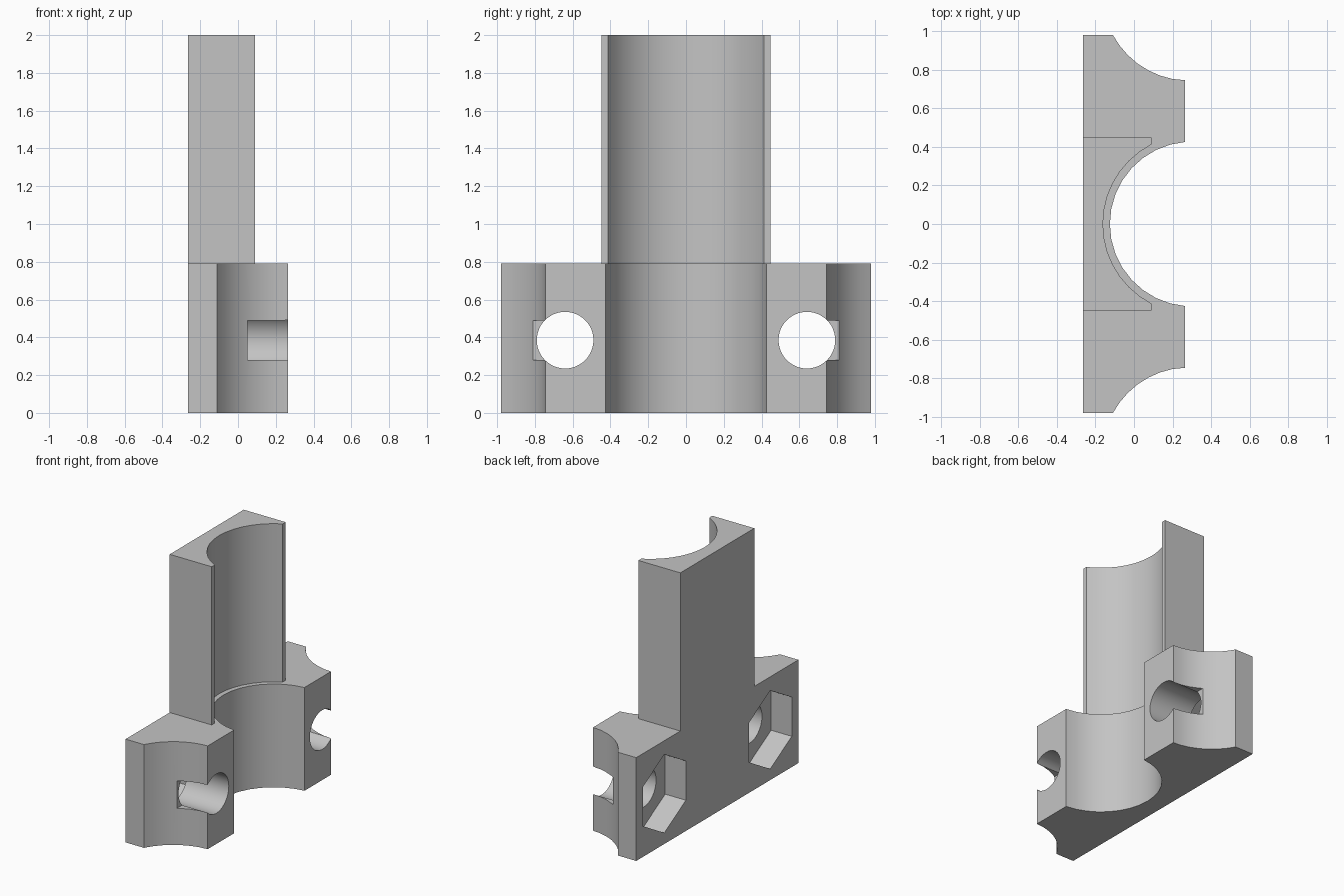
import bpy
import bmesh
from math import cos, sin, radians, pi
from mathutils import Matrix

cube = bpy.data.objects.get("Cube")
if cube:
    bpy.data.objects.remove(cube, do_unlink=True)

grey = bpy.data.materials.new("plain grey")
grey.use_nodes = True
grey.diffuse_color = (0.55, 0.55, 0.55, 1)
grey.node_tree.nodes["Principled BSDF"].inputs["Base Color"].default_value = (0.55, 0.55, 0.55, 1)

BACK, FRONT = -0.265, 0.265
BASE_TOP, TOP = 0.79, 2.0
BOLT_Y, BOLT_Z = 0.64, 0.385


def arc(cx, cy, r, start, end, n):
    steps = [radians(start + (end - start) * i / n) for i in range(n + 1)]
    return [(cx + r * cos(a), cy + r * sin(a)) for a in steps]


def make_object(name, bm):
    bmesh.ops.recalc_face_normals(bm, faces=bm.faces[:])
    mesh = bpy.data.meshes.new(name)
    bm.to_mesh(mesh)
    bm.free()
    mesh.materials.append(grey)
    obj = bpy.data.objects.new(name, mesh)
    bpy.context.collection.objects.link(obj)
    return obj


def extrude_profile(name, points, z0, z1):
    bm = bmesh.new()
    face = bm.faces.new([bm.verts.new((x, y, z0)) for x, y in points])
    new = bmesh.ops.extrude_face_region(bm, geom=[face])["geom"]
    verts = [v for v in new if isinstance(v, bmesh.types.BMVert)]
    bmesh.ops.translate(bm, verts=verts, vec=(0, 0, z1 - z0))
    return make_object(name, bm)


def prism_cutter(name, sides, r, x0, x1, y):
    # Prism along x, with a corner pointing up
    bm = bmesh.new()
    place = Matrix.Translation(((x0 + x1) / 2, y, BOLT_Z)) @ Matrix.Rotation(pi / 2, 4, "Y")
    bmesh.ops.create_cone(bm, cap_ends=True, segments=sides, radius1=r, radius2=r,
                          depth=x1 - x0, matrix=place @ Matrix.Rotation(pi / 2, 4, "Z"))
    for v in bm.verts:
        dy, dz = v.co.y - y, v.co.z - BOLT_Z
        if sides == 6 and abs(dy) > r * 0.95:  # turn a corner upward if needed
            bmesh.ops.rotate(bm, verts=bm.verts[:], cent=(0, y, BOLT_Z),
                             matrix=Matrix.Rotation(pi / 6, 3, "X"))
            break
    return make_object(name, bm)


def cut(target, cutter):
    cutter.hide_render = True
    mod = target.modifiers.new("cut", "BOOLEAN")
    mod.operation = "DIFFERENCE"
    mod.solver = "EXACT"
    mod.object = cutter
    bpy.context.view_layer.objects.active = target
    bpy.ops.object.modifier_apply(modifier=mod.name)
    bpy.data.objects.remove(cutter, do_unlink=True)


# Clamp base: flat back, central bore and scalloped ends
scallop = arc(0.285, -1.19, 0.447, 152, 92.6, 7)
scallop[0], scallop[-1] = (-0.11, -0.98), (FRONT, -0.745)
bore = arc(0.302, 0, 0.427, 265, 95, 16)
bore[0], bore[-1] = (FRONT, -0.425), (FRONT, 0.425)
other = [(x, -y) for x, y in reversed(scallop)]
base = extrude_profile("clamp_base", [(BACK, -0.98)] + scallop + bore + other + [(BACK, 0.98)],
                       0, BASE_TOP)

# Bolt holes, hexagonal nut pockets in the back, and side relief slots
for s in (-1, 1):
    cut(base, prism_cutter("bolt_hole_cutter", 48, 0.15, -0.5, 0.5, s * BOLT_Y))
    cut(base, prism_cutter("nut_pocket_cutter", 6, 0.3, -0.5, -0.09, s * BOLT_Y))
    slot = [(0.05, s * 0.7), (0.4, s * 0.7), (0.4, s * 1.1), (0.05, s * 1.1)]
    cut(base, extrude_profile("slot_cutter", slot, BOLT_Z - 0.105, BOLT_Z + 0.105))

# Tall half-round holder with a slightly wider bore
holder_bore = arc(0.302, 0, 0.463, 242.8, 117.2, 14)
holder = extrude_profile("upright_holder",
                         [(BACK, -0.447), (0.09, -0.447)] + holder_bore
                         + [(0.09, 0.447), (BACK, 0.447)], BASE_TOP, TOP)

# Smooth curved walls, keep hard edges
for obj in (base, holder):
    bpy.ops.object.select_all(action="DESELECT")
    obj.select_set(True)
    bpy.context.view_layer.objects.active = obj
    bpy.ops.object.shade_smooth_by_angle(angle=radians(30))
